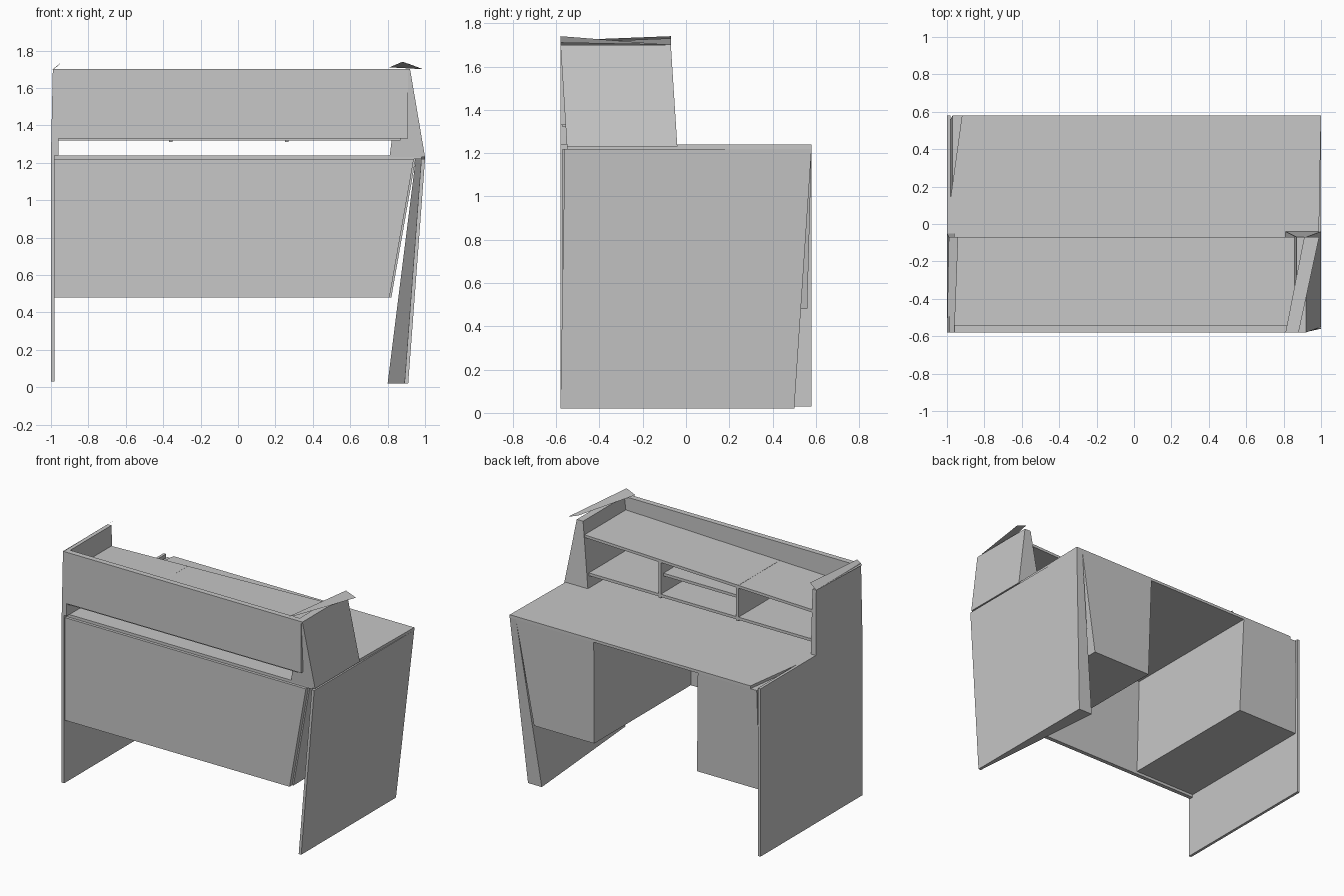
import bpy
import bmesh

cube = bpy.data.objects.get("Cube")
if cube:
    bpy.data.objects.remove(cube, do_unlink=True)

grey = bpy.data.materials.new("plain grey")
grey.use_nodes = True
colour = (0.57, 0.57, 0.57, 1)
grey.diffuse_color = colour
grey.node_tree.nodes["Principled BSDF"].inputs["Base Color"].default_value = colour


def finish(name, bm):
    bmesh.ops.recalc_face_normals(bm, faces=bm.faces)
    mesh = bpy.data.meshes.new(name)
    bm.to_mesh(mesh)
    bm.free()
    mesh.materials.append(grey)
    obj = bpy.data.objects.new(name, mesh)
    bpy.context.collection.objects.link(obj)
    return obj


def slab(name, x, y, z, top_x=None, top_y=None, tilt=0):
    """Six-sided panel given by its ranges; the top may have its own, tilt raises it along x."""
    bm = bmesh.new()
    bmesh.ops.create_cube(bm, size=1)
    for v in bm.verts:
        upper = v.co.z > 0
        xs = top_x if upper and top_x else x
        ys = top_y if upper and top_y else y
        along = xs[v.co.x > 0]
        v.co = (along, ys[v.co.y > 0], z[upper] + tilt * along)
    return finish(name, bm)


def prism(name, outline, bottom, top):
    """Flat outline raised between two heights."""
    bm = bmesh.new()
    base = bm.faces.new([bm.verts.new((x, y, bottom)) for x, y in outline])
    raised = bmesh.ops.extrude_face_region(bm, geom=[base])["geom"]
    for v in raised:
        if isinstance(v, bmesh.types.BMVert):
            v.co.z = top
    return finish(name, bm)


def plate(name, *points):
    """Single flat face."""
    bm = bmesh.new()
    bm.faces.new([bm.verts.new(p) for p in points])
    return finish(name, bm)


front, back = -0.58, 0.58
desk_z = 1.24
under = 1.22
base_z = 0.48

# Leg panels: the +x one leans inwards and narrows to a wedge at the front
slab("right_leg_panel", (-1, -0.98), (front, back), (0.03, desk_z))
left_leg = slab("left_leg_panel", (0.8, 0.91), (front, 0.5), (0.02, under),
                top_x=(0.95, 1), top_y=(-0.56, back))
for v in left_leg.data.vertices:
    if v.co.y < 0 and v.co.x < 0.9:
        v.co.x = 0.89
    elif v.co.y < 0 and v.co.x < 0.99 and v.co.z > 1:
        v.co.x = 0.98

# Desktop, slightly skewed in plan
prism("desktop", [(-0.98, -0.55), (0.98, -0.55), (1, back), (-0.92, back), (-1, 0)],
      under, desk_z)

# Front panel with a slanted +x end
slab("front_panel", (-0.98, 0.81), (-0.57, -0.54), (base_z, under), top_x=(-0.98, 0.94))

# Drawer pedestals on either side of the kneehole
slab("right_pedestal", (-0.98, -0.48), (-0.54, 0.56), (0.5, under),
     top_x=(-0.97, -0.5), top_y=(-0.54, back))
slab("left_pedestal", (0.34, 0.82), (-0.54, 0.56), (base_z, under), top_x=(0.33, 0.95),
     top_y=(-0.54, back))

# Hutch: sides, front board, shelves
rear = -0.07
slab("hutch_right_side", (-1, -0.96), (front, rear + 0.02), (desk_z, 1.7),
     top_x=(-0.99, -0.96), top_y=(front, rear))
slab("hutch_left_side", (0.81, 1), (-0.55, rear + 0.03), (1.23, 1.7),
     top_x=(0.87, 0.92), top_y=(front, rear))
slab("hutch_front_board", (-0.97, 0.91), (front, -0.54), (1.33, 1.7))
slab("hutch_top_shelf", (-0.96, 0.88), (-0.54, rear), (1.56, 1.58), tilt=0.03)
slab("hutch_bottom_shelf", (-0.96, 0.87), (-0.57, rear), (1.32, 1.34))
slab("hutch_middle_shelf", (-0.36, 0.27), (-0.54, -0.1), (1.46, 1.48))
for side, x in (("right", -0.36), ("left", 0.26)):
    slab(side + "_divider", (x - 0.01, x + 0.01), (-0.54, rear), (1.31, 1.57))

# Bent flaps along the top of the hutch sides
plate("right_top_flap", (-1, front, 1.69), (-0.96, front, 1.72),
      (-0.94, rear, 1.74), (-0.99, rear, 1.7))
plate("left_top_flap", (0.81, front, 1.71), (0.88, front, 1.74),
      (0.99, rear, 1.7), (0.91, rear, 1.73))
